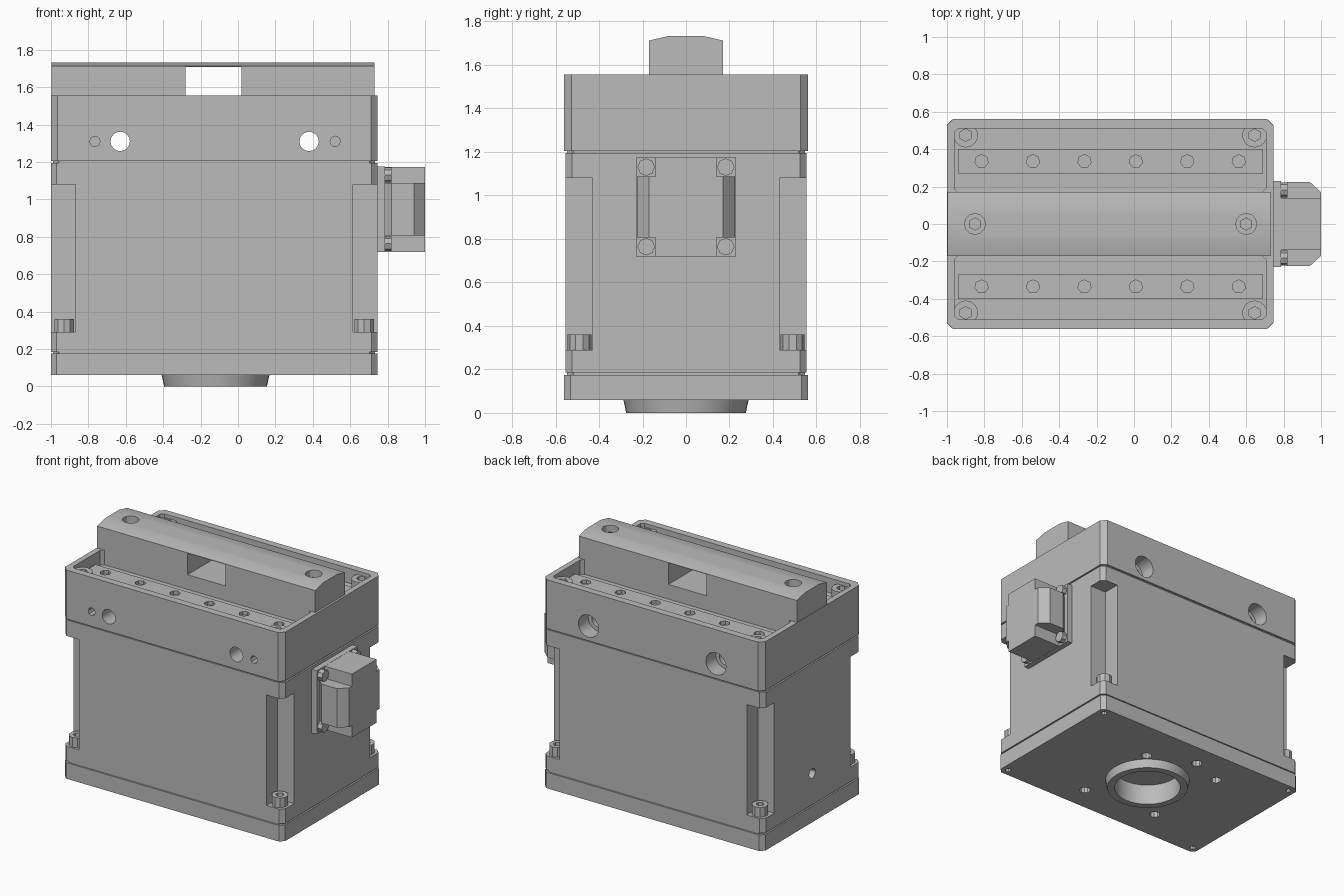
import bpy, bmesh, math
from mathutils import Matrix, Vector

cube = bpy.data.objects.get("Cube")
if cube:
    bpy.data.objects.remove(cube, do_unlink=True)

metal = bpy.data.materials.new("machined grey")
metal.use_nodes = True
grey = (0.5, 0.5, 0.5, 1)
metal.diffuse_color = grey
metal.node_tree.nodes["Principled BSDF"].inputs["Base Color"].default_value = grey

AXIS = {"x": Matrix.Rotation(math.pi / 2, 4, "Y"),
        "y": Matrix.Rotation(math.pi / 2, 4, "X"),
        "z": Matrix.Identity(4)}


def finish(name, bm):
    bmesh.ops.recalc_face_normals(bm, faces=bm.faces)
    mesh = bpy.data.meshes.new(name)
    bm.to_mesh(mesh)
    bm.free()
    mesh.materials.append(metal)
    obj = bpy.data.objects.new(name, mesh)
    bpy.context.collection.objects.link(obj)
    return obj


def box(name, x, y, z, corner=0):
    """Box from ranges, with optional chamfered upright edges."""
    bm = bmesh.new()
    bmesh.ops.create_cube(bm, size=1)
    for v in bm.verts:
        v.co = [r[0] if c < 0 else r[1] for c, r in zip(v.co, (x, y, z))]
    if corner:
        upright = [e for e in bm.edges
                   if abs(e.verts[0].co.z - e.verts[1].co.z) > 0.001
                   and (e.verts[0].co - e.verts[1].co).xy.length < 0.001]
        bmesh.ops.bevel(bm, geom=upright, offset=corner, segments=1, affect="EDGES")
    return finish(name, bm)


def rod(name, centre, radius, length, axis="z", sides=16, tip=None):
    bm = bmesh.new()
    place = Matrix.Translation(Vector(centre)) @ AXIS[axis]
    bmesh.ops.create_cone(bm, cap_ends=True, segments=sides, radius1=radius,
                          radius2=radius if tip is None else tip, depth=length, matrix=place)
    return finish(name, bm)


def prism(name, outline, start, end, to_point):
    bm = bmesh.new()
    rings = [[bm.verts.new(to_point(a, b, t)) for a, b in outline] for t in (start, end)]
    bm.faces.new(rings[0])
    bm.faces.new(rings[1])
    n = len(outline)
    for i in range(n):
        j = (i + 1) % n
        bm.faces.new((rings[0][i], rings[0][j], rings[1][j], rings[1][i]))
    return finish(name, bm)


def cut(target, cutters):
    """Subtract every cutter, then discard it."""
    for cutter in cutters:
        cutter.hide_render = True
        mod = target.modifiers.new("cut", "BOOLEAN")
        mod.operation, mod.solver, mod.object = "DIFFERENCE", "EXACT", cutter
        bpy.context.view_layer.update()
        graph = bpy.context.evaluated_depsgraph_get()
        mesh = bpy.data.meshes.new_from_object(target.evaluated_get(graph))
        target.modifiers.clear()
        target.data = mesh
        bpy.data.objects.remove(cutter, do_unlink=True)


LEFT, RIGHT, DEEP = -1.0, 0.745, 0.56
WIDE, FULL = (LEFT, RIGHT), (-DEEP, DEEP)
MID = (LEFT + RIGHT) / 2
HALF = (RIGHT - LEFT) / 2
corners = [(sx, sy) for sx in (-1, 1) for sy in (-1, 1)]

# Base plate with mounting holes
base = box("base_plate", WIDE, FULL, (0.06, 0.175), 0.03)
mounts = [(0.1, 0.25), (-0.48, 0.3), (0.12, -0.38), (-0.46, -0.33), (-0.23, 0.39)]
holes = [rod("hole", (x, y, 0.06), 0.037, 0.1, sides=10) for x, y in mounts]
holes += [rod("hole", (MID + sx * (HALF - 0.05), sy * (DEEP - 0.05), 0.06), 0.02, 0.06, sides=8)
          for sx, sy in corners]
holes.append(rod("hole", (-0.12, 0, 0.06), 0.225, 0.18, sides=40))
cut(base, holes)

# Locating ring under the base
ring = rod("locating_ring", (-0.12, 0, 0.035), 0.275, 0.07, sides=40, tip=0.29)
cut(ring, [rod("bore", (-0.12, 0, 0.03), 0.225, 0.2, sides=40)])

# Seals in the grooves between housings
for name, z in (("lower_seal", (0.17, 0.19)), ("upper_seal", (1.19, 1.21))):
    box(name, (LEFT + 0.012, RIGHT - 0.012), (-DEEP + 0.012, DEEP - 0.012), z, 0.03)

# Main housing with four corner screw channels
body = box("main_housing", WIDE, (-DEEP + 0.005, DEEP - 0.005), (0.185, 1.195), 0.03)
channels = []
for sx, sy in corners:
    xs = sorted((MID + sx * (HALF - 0.13), MID + sx * (HALF + 0.1)))
    ys = sorted((sy * (DEEP - 0.13), sy * (DEEP + 0.1)))
    channels.append(box("channel", xs, ys, (0.29, 1.08)))
    screw = rod("housing_screw", (MID + sx * (HALF - 0.07), sy * (DEEP - 0.07), 0.322),
                0.055, 0.075, sides=10)
    cut(screw, [rod("socket", (screw.data.vertices[0].co.x, sy * (DEEP - 0.07), 0.36),
                    0.028, 0.06, sides=6)])
channels.append(rod("port", (LEFT, 0, 0.41), 0.035, 0.12, "x", 12))
cut(body, channels)

# Upper housing: two trays, cross bores and small front holes
head = box("upper_housing", WIDE, (-DEEP - 0.002, DEEP + 0.002), (1.205, 1.555), 0.035)
cutters = [box("tray", (-0.96, 0.705), ys, (1.45, 1.7), 0.02)
           for ys in ((-0.51, -0.17), (0.17, 0.51))]
for x in (-0.63, 0.38):
    cutters.append(rod("cross_bore", (x, 0, 1.31), 0.052, 1.4, "y", 16))
    cutters.append(rod("counterbore", (x, DEEP, 1.31), 0.08, 0.22, "y", 16))
for x in (-0.765, 0.52):
    cutters.append(rod("pin_hole", (x, -DEEP, 1.31), 0.028, 0.12, "y", 8))
cut(head, cutters)

# Tray strips with a row of screw sockets
for side, name in ((-1, "front_terminal_strip"), (1, "back_terminal_strip")):
    strip = box(name, (-0.94, 0.69), sorted((side * 0.27, side * 0.4)), (1.44, 1.49))
    cut(strip, [rod("socket", (-0.815 + 0.275 * i, side * 0.335, 1.49), 0.036, 0.05, sides=7)
                for i in range(6)])

# Screw heads in the tray corners
for sx, sy in corners:
    x, y = MID + sx * (HALF - 0.1), sy * 0.475
    boss = rod("tray_screw", (x, y, 1.485), 0.066, 0.09, sides=14)
    cut(boss, [rod("socket", (x, y, 1.53), 0.034, 0.08, sides=6)])

# Crowned top rail, bridged over a central gap
rail = prism("top_rail", [(-0.17, 1.55), (0.17, 1.55), (0.17, 1.712), (0.08, 1.733),
                          (-0.08, 1.733), (-0.17, 1.712)],
             LEFT + 0.003, 0.73, lambda a, b, t: (t, a, b))
cutters = [box("gap", (-0.28, 0.02), (-0.3, 0.3), (1.5, 1.708))]
for x in (-0.85, 0.6):
    cutters.append(rod("rail_socket", (x, 0, 1.72), 0.056, 0.12, sides=12))
cut(rail, cutters)
for x in (-0.85, 0.6):
    rod("rail_screw", (x, 0, 1.675), 0.035, 0.04, sides=6)

# Side connector: flange, notched shell with tapered sides, corner screws
MIDZ = 0.947
box("connector_flange", (0.735, 0.785), (-0.23, 0.23), (MIDZ - 0.228, MIDZ + 0.228))
shell = prism("connector_shell",
              [(0.78, -0.19), (0.82, -0.225), (0.94, -0.225), (1.0, -0.17),
               (1.0, 0.17), (0.94, 0.225), (0.82, 0.225), (0.78, 0.19)],
              MIDZ - 0.227, MIDZ + 0.227, lambda a, b, t: (a, b, t))
notches = []
for sy, sz in corners:
    ys = sorted((sy * 0.14, sy * 0.4))
    zs = sorted((MIDZ + sz * 0.14, MIDZ + sz * 0.4))
    notches.append(box("notch", (0.7, 1.2), ys, zs))
    rod("connector_screw", (0.795, sy * 0.183, MIDZ + sz * 0.183), 0.04, 0.05, "x", 8)
cut(shell, notches)

# Smooth the round surfaces, keep machined edges sharp
bpy.ops.object.select_all(action="DESELECT")
for obj in bpy.context.collection.objects:
    if obj.type == "MESH" and obj.data.materials and obj.data.materials[0] == metal:
        obj.select_set(True)
        bpy.context.view_layer.objects.active = obj
bpy.ops.object.shade_smooth_by_angle(angle=math.radians(30))
